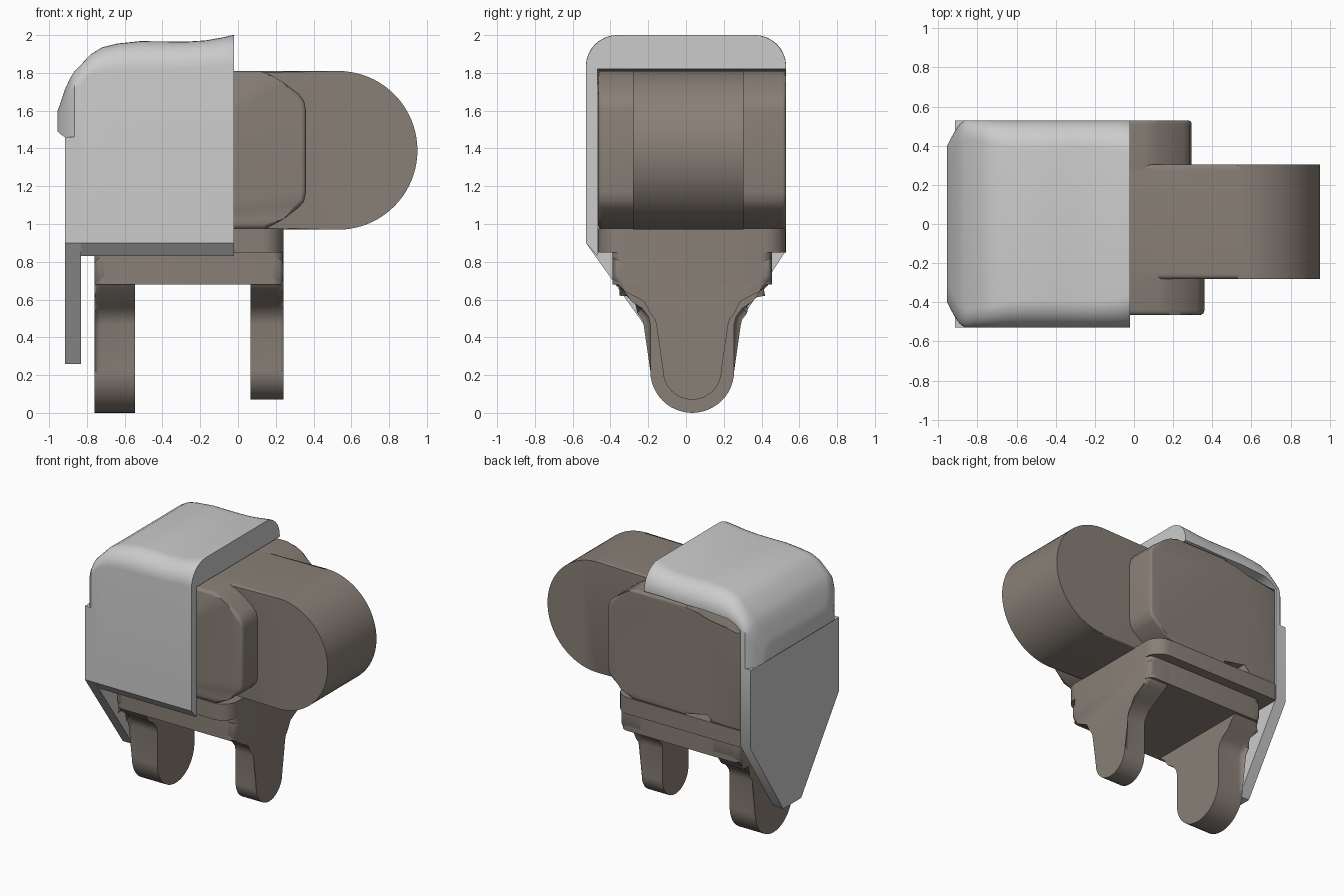
import bpy, bmesh
from math import sin, cos, pi
from mathutils import Vector

if "Cube" in bpy.data.objects:
    bpy.data.objects.remove(bpy.data.objects["Cube"])

brown = bpy.data.materials.new("warm_grey")
brown.diffuse_color = (0.25, 0.215, 0.185, 1)
brown.use_nodes = True
brown.node_tree.nodes["Principled BSDF"].inputs["Base Color"].default_value = brown.diffuse_color


def finish(bm, name, mat=None):
    bmesh.ops.recalc_face_normals(bm, faces=bm.faces)
    me = bpy.data.meshes.new(name)
    bm.to_mesh(me)
    bm.free()
    ob = bpy.data.objects.new(name, me)
    bpy.context.collection.objects.link(ob)
    if mat:
        me.materials.append(mat)
    bpy.context.view_layer.objects.active = ob
    ob.select_set(True)
    bpy.ops.object.shade_smooth_by_angle(angle=0.6)
    ob.select_set(False)
    return ob


def prism(name, profile, axis, lo, hi, mat=None, bevel=0.0, ends=(True, True)):
    """Extrude a 2D profile along an axis, rounding the rims of the chosen ends."""
    place = {'X': lambda a, b, t: (t, a, b),
             'Y': lambda a, b, t: (a, t, b),
             'Z': lambda a, b, t: (a, b, t)}[axis]
    bm = bmesh.new()
    rings = [[bm.verts.new(place(a, b, t)) for a, b in profile] for t in (lo, hi)]
    caps = [bm.faces.new(r) for r in rings]
    n = len(profile)
    for i in range(n):
        j = (i + 1) % n
        bm.faces.new((rings[0][i], rings[0][j], rings[1][j], rings[1][i]))
    rim = [e for cap, use in zip(caps, ends) if use for e in cap.edges]
    if bevel:
        bmesh.ops.bevel(bm, geom=rim, offset=bevel, segments=4, profile=0.5,
                        affect='EDGES', clamp_overlap=False)
    return finish(bm, name, mat)


def loft(name, rings):
    bm = bmesh.new()
    rows = [[bm.verts.new(p) for p in r] for r in rings]
    n = len(rows[0])
    for a, b in zip(rows, rows[1:]):
        for i in range(n):
            j = (i + 1) % n
            bm.faces.new((a[i], a[j], b[j], b[i]))
    bm.faces.new(rows[0])
    bm.faces.new(rows[-1])
    return finish(bm, name)


def arc(cx, cy, r, a0, a1, n):
    return [(cx + r * cos(a0 + (a1 - a0) * i / n), cy + r * sin(a0 + (a1 - a0) * i / n))
            for i in range(n + 1)]


def rounded_rect(x0, x1, y0, y1, radii):
    corners = [(x1, y1, -1, -1, 0), (x0, y1, 1, -1, pi / 2),
               (x0, y0, 1, 1, pi), (x1, y0, -1, 1, 1.5 * pi)]
    pts = []
    for (x, y, sx, sy, a), r in zip(corners, radii):
        pts += arc(x + sx * r, y + sy * r, r, a, a + pi / 2, 6)
    return pts


# Rounded tongue running through the middle of the body
tongue = [(-0.83, 1.81), (-0.83, 0.97)] + arc(0.53, 1.39, 0.42, -pi / 2, pi / 2, 40)
prism("tongue", tongue, 'Y', -0.28, 0.305, brown, 0.03)

# Cheeks on both sides of the tongue
nose = [(0.14, 0.97), (0.24, 1.025), (0.32, 1.085), (0.35, 1.12), (0.36, 1.17),
        (0.36, 1.60), (0.35, 1.65), (0.32, 1.69), (0.24, 1.75), (0.18, 1.785), (0.12, 1.81)]
prism("front_cheek", nose + [(-0.83, 1.81), (-0.83, 0.97)], 'Y', -0.465, -0.25,
      brown, 0.025, (True, False))
notched = [(-0.38, 1.81), (-0.46, 1.76), (-0.56, 1.73), (-0.83, 1.73), (-0.83, 0.97),
           (-0.57, 0.97), (-0.57, 1.05), (-0.48, 1.03), (-0.37, 0.97)]
prism("back_cheek", [(x - 0.065, z) for x, z in nose] + notched, 'Y', 0.275, 0.53,
      brown, 0.02, (False, True))

# Base plate and clamp block below the body
prism("base_plate", rounded_rect(-0.83, 0.24, -0.465, 0.53, (0.12, 0.01, 0.01, 0.12)),
      'Z', 0.85, 0.975, brown)
prism("clamp_block", rounded_rect(-0.76, 0.24, -0.39, 0.455, (0.06,) * 4),
      'Z', 0.68, 0.86, brown)


# Two legs with flared shoulders and round ends
def leg(name, x0, x1, r, bottom, ends):
    c = 0.033
    right = [(r, 0.47), (r + 0.01, 0.51), (r + 0.045, 0.555), (r + 0.10, 0.59),
             (0.36, 0.645), (0.40, 0.675), (0.422, 0.72), (0.422, 0.82)]
    prof = [(c - y, z) for y, z in reversed(right)]
    prof += arc(c, bottom + r, r, pi, 2 * pi, 24) + [(c + y, z) for y, z in right]
    prism(name, prof, 'X', x0, x1, brown, 0.035, ends)


leg("right_leg", 0.065, 0.24, 0.155, 0.07, (False, True))
leg("left_leg", -0.76, -0.545, 0.222, 0.0, (True, False))

# Shell: roof and front wall, lofted along x
def arch(hw, z, r):
    return arc(-hw + r, z - r, r, pi, pi / 2, 8) + arc(hw - r, z - r, r, pi / 2, 0, 8)


def roof_ring(x, z, r):
    under = min(1.82, z - r - 0.01)
    pts = [(-0.53, 0.90)] + arch(0.53, z, r)
    pts += [(0.53, under), (-0.468, under), (-0.468, 0.83)]
    return [(x, y, h) for y, h in pts]


loft("shell_roof", [roof_ring(*s) for s in (
    (-0.83, 1.845, 0.10), (-0.78, 1.898, 0.11), (-0.72, 1.935, 0.125), (-0.64, 1.955, 0.14),
    (-0.52, 1.968, 0.145), (-0.40, 1.967, 0.145), (-0.28, 1.965, 0.14), (-0.17, 1.972, 0.14),
    (-0.08, 1.988, 0.15), (-0.03, 2.0, 0.165), (-0.02, 2.0, 0.17))])

# Shell: bulging brow at the left end
loft("shell_brow", [[(x, y, h) for y, h in [(-hw, low)] + arch(hw, z, 0.10) + [(hw, low)]]
                    for x, z, hw, low in (
    (-0.955, 1.60, 0.40, 1.49), (-0.94, 1.64, 0.43, 1.475), (-0.915, 1.715, 0.475, 1.46),
    (-0.89, 1.77, 0.51, 1.45), (-0.865, 1.81, 0.53, 1.45), (-0.83, 1.845, 0.53, 1.45))])

# Shell: left wall tapering down to a tab
prism("shell_left_wall", [(-0.53, 1.46), (-0.53, 0.90), (-0.075, 0.26), (0.14, 0.26),
                          (0.53, 0.86), (0.53, 1.46)], 'X', -0.915, -0.83)
